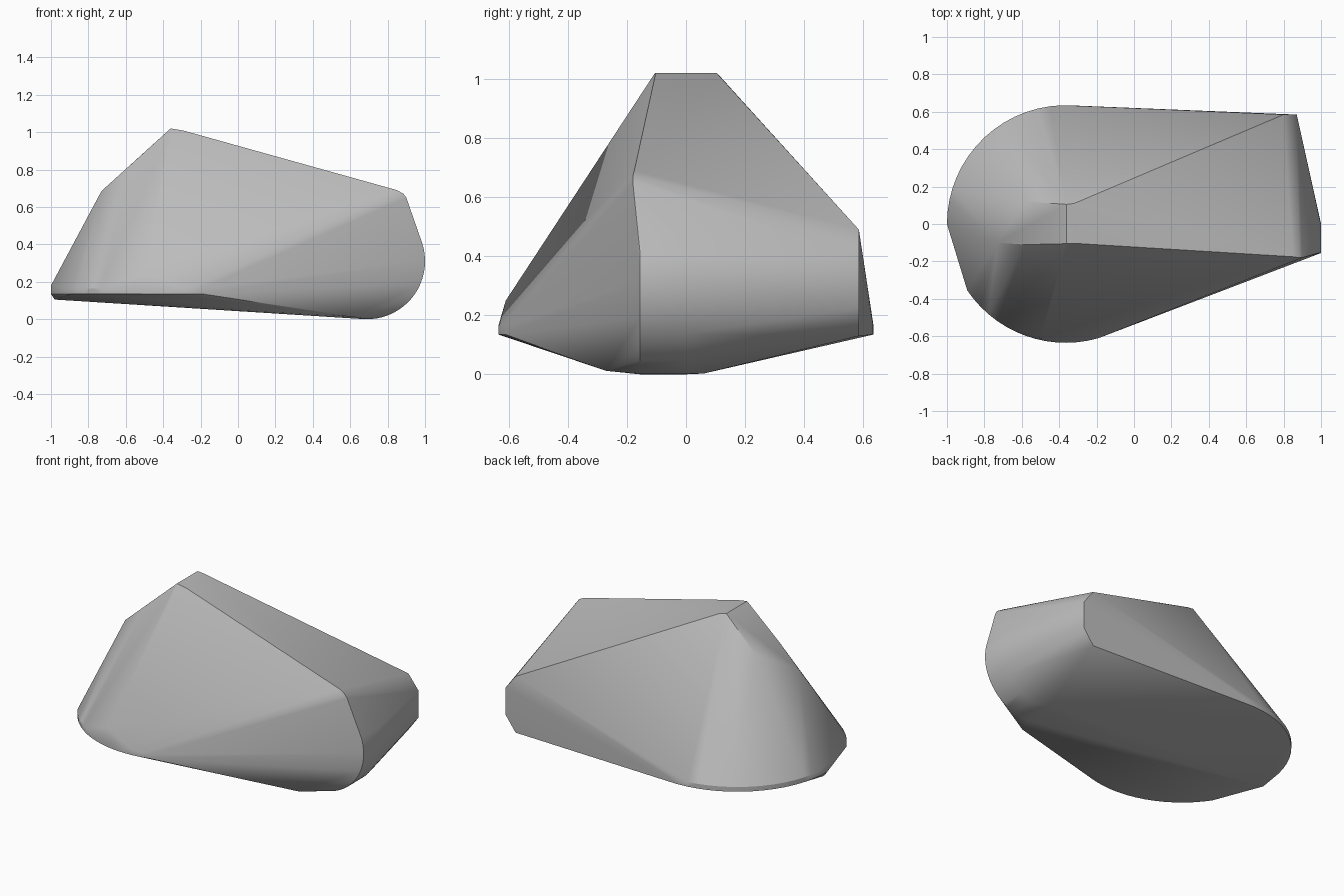
import bpy, bmesh, math
from math import sin, cos, radians

cube = bpy.data.objects.get("Cube")
if cube:
    bpy.data.objects.remove(cube, do_unlink=True)

# Stone colour
grey = bpy.data.materials.new("stone_grey")
grey.use_nodes = True
colour = (0.5, 0.5, 0.5, 1)
grey.diffuse_color = colour
grey.node_tree.nodes["Principled BSDF"].inputs["Base Color"].default_value = colour


def arc(radius, start, end, steps):
    angles = [radians(start + (end - start) * i / steps) for i in range(steps + 1)]
    return [(radius * cos(a), radius * sin(a)) for a in angles]


points = []

# Rounded foot: the large flat-bottomed arc with a chipped left corner
for start, end, steps in ((86, 180, 16), (214, 286, 14)):
    for x, y in arc(0.635, start, end, steps):
        points += [(x - 0.365, y, 0.135), (x - 0.365, y, 0.165)]
points += [(-1, 0, 0.18), (-0.98, 0, 0.105), (-0.5, -0.61, 0.25)]

# Rounded upright end
for x, z in arc(0.31, -98, 18, 20):
    points += [(x + 0.69, -0.155, z + 0.31), (x + 0.69, 0.0, z + 0.31)]
points += [(0.62, -0.27, 0.012), (0.69, 0.06, 0.003)]
points += [(0.9, -0.18, 0.65), (0.885, -0.18, 0.67), (0.85, -0.175, 0.69)]

# Flat back corner
points += [(0.8, 0.585, 0.49), (0.87, 0.585, 0.4),
           (0.87, 0.585, 0.225), (0.8, 0.585, 0.13)]

# Peak and left shoulder
points += [(-0.36, -0.105, 1.02), (-0.36, 0.105, 1.02), (-0.32, 0.11, 1.013),
           (-0.29, -0.105, 1.008), (-0.58, 0.12, 0.82),
           (-0.58, -0.11, 0.82), (-0.73, -0.1, 0.685)]

# Wrap the stone around its outline
bm = bmesh.new()
for p in points:
    bm.verts.new(p)
hull = bmesh.ops.convex_hull(bm, input=bm.verts[:])
loose = {v for v in hull["geom_interior"] + hull["geom_unused"]
         if isinstance(v, bmesh.types.BMVert)}
bmesh.ops.delete(bm, geom=list(loose), context="VERTS")
bmesh.ops.remove_doubles(bm, verts=bm.verts[:], dist=0.002)
bmesh.ops.dissolve_limit(bm, angle_limit=radians(1),
                         verts=bm.verts[:], edges=bm.edges[:])
bmesh.ops.recalc_face_normals(bm, faces=bm.faces[:])
mesh = bpy.data.meshes.new("stone")
bm.to_mesh(mesh)
bm.free()
mesh.materials.append(grey)

stone = bpy.data.objects.new("stone", mesh)
bpy.context.collection.objects.link(stone)
bpy.context.view_layer.objects.active = stone
stone.select_set(True)
bpy.ops.object.shade_smooth_by_angle(angle=radians(30))
